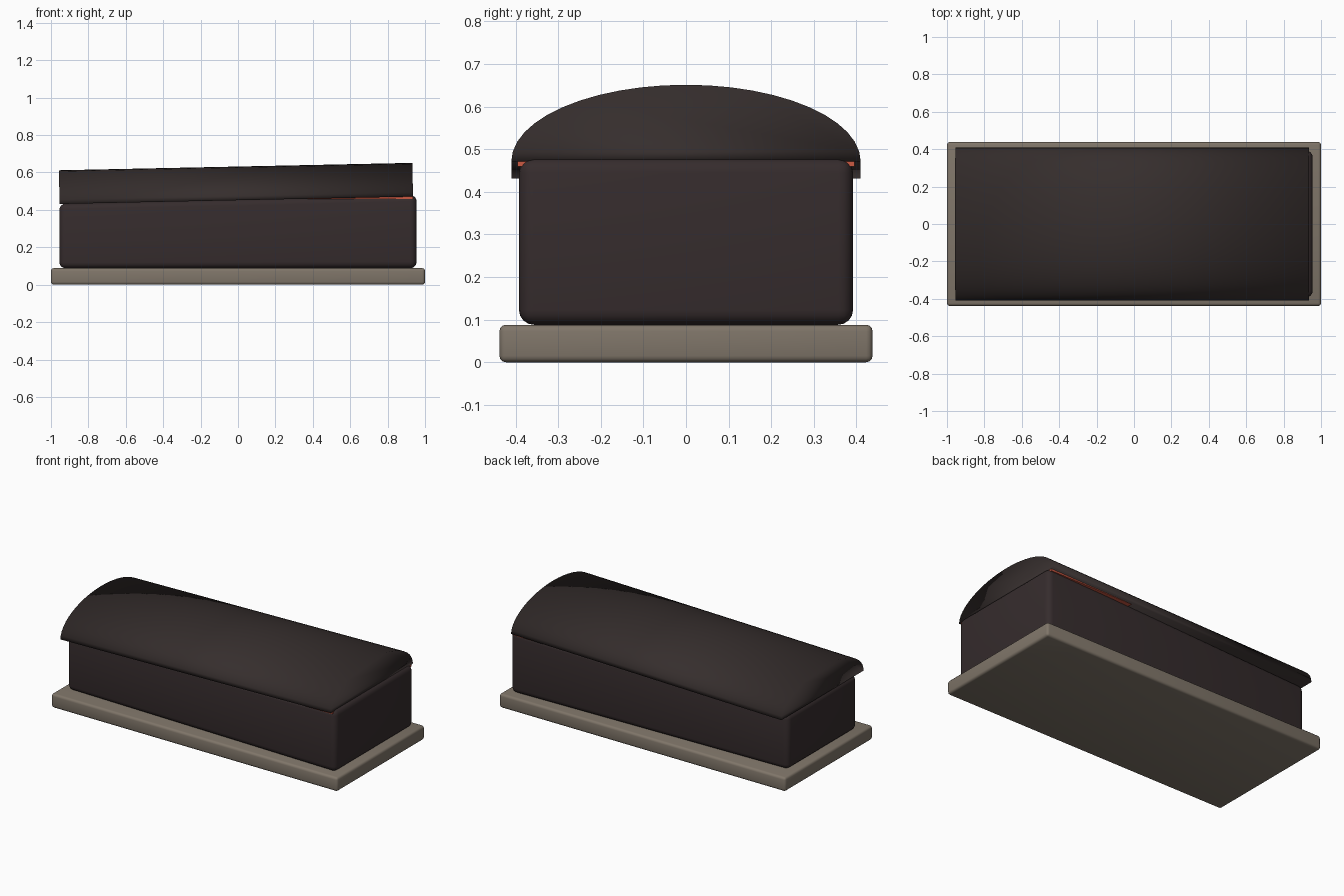
import bpy, bmesh, math
from mathutils import Matrix

if "Cube" in bpy.data.objects:
    bpy.data.objects.remove(bpy.data.objects["Cube"])


def material(name, rgb):
    m = bpy.data.materials.new(name)
    m.diffuse_color = (*rgb, 1)
    m.use_nodes = True
    m.node_tree.nodes["Principled BSDF"].inputs["Base Color"].default_value = m.diffuse_color
    return m


STONE = material("grey_stone", (0.215, 0.18, 0.142))
BODY = material("dark_wood", (0.036, 0.025, 0.026))
LID = material("dark_lid", (0.036, 0.027, 0.026))
GLOW = material("ember_red", (0.6, 0.10, 0.055))


def finish(name, bm, mat):
    bmesh.ops.recalc_face_normals(bm, faces=bm.faces[:])
    me = bpy.data.meshes.new(name)
    bm.to_mesh(me)
    bm.free()
    me.materials.append(mat)
    ob = bpy.data.objects.new(name, me)
    bpy.context.collection.objects.link(ob)
    return ob


def block(name, hx, hy, z0, z1, mat, bevel=0.0, segments=3, foot=1.0):
    """Box with optional rounded edges; foot scales the left end in y and z."""
    bm = bmesh.new()
    bmesh.ops.create_cube(bm, size=1)
    for v in bm.verts:
        v.co = (v.co.x * 2 * hx, v.co.y * 2 * hy, (z0 + z1) / 2 + v.co.z * (z1 - z0))
    if bevel:
        bmesh.ops.bevel(bm, geom=bm.edges[:], offset=bevel, segments=segments,
                        profile=0.5, affect='EDGES', clamp_overlap=True)
    for v in bm.verts:
        s = 1 + (foot - 1) * (hx - v.co.x) / (2 * hx)
        v.co.y *= s
        v.co.z = z0 + (v.co.z - z0) * s
    ob = finish(name, bm, mat)
    if bevel:
        bpy.ops.object.select_all(action='DESELECT')
        ob.select_set(True)
        bpy.context.view_layer.objects.active = ob
        bpy.ops.object.shade_smooth_by_angle(angle=math.radians(35))
    return ob


# Plinth, chest narrowing to its foot, and the thin glowing seam under the lid
block("plinth", 1.0, 0.438, 0.0, 0.088, STONE, 0.015)
block("chest_body", 0.955, 0.393, 0.088, 0.48, BODY, 0.035, 4, foot=0.88)
block("glowing_seam", 0.935, 0.395, 0.459, 0.474, GLOW)

# Half-elliptical lid, slightly raised at the right end
HALF, WIDTH, RISE, SIDES = 0.945, 0.41, 0.18, 24
bm = bmesh.new()
arch = [(WIDTH * math.cos(math.pi * i / SIDES), RISE * math.sin(math.pi * i / SIDES))
        for i in range(SIDES + 1)]
end = bm.faces.new([bm.verts.new((-HALF, y, z)) for y, z in arch])
ext = bmesh.ops.extrude_face_region(bm, geom=[end], use_keep_orig=True)
moved = [g for g in ext["geom"] if isinstance(g, bmesh.types.BMVert)]
bmesh.ops.translate(bm, verts=moved, vec=(2 * HALF, 0, 0))
bm.transform(Matrix.Translation((-0.009, 0, 0.4515)) @ Matrix.Rotation(-math.radians(1.2), 4, 'Y'))
lid = finish("arched_lid", bm, LID)
for p in lid.data.polygons:
    p.use_smooth = True
